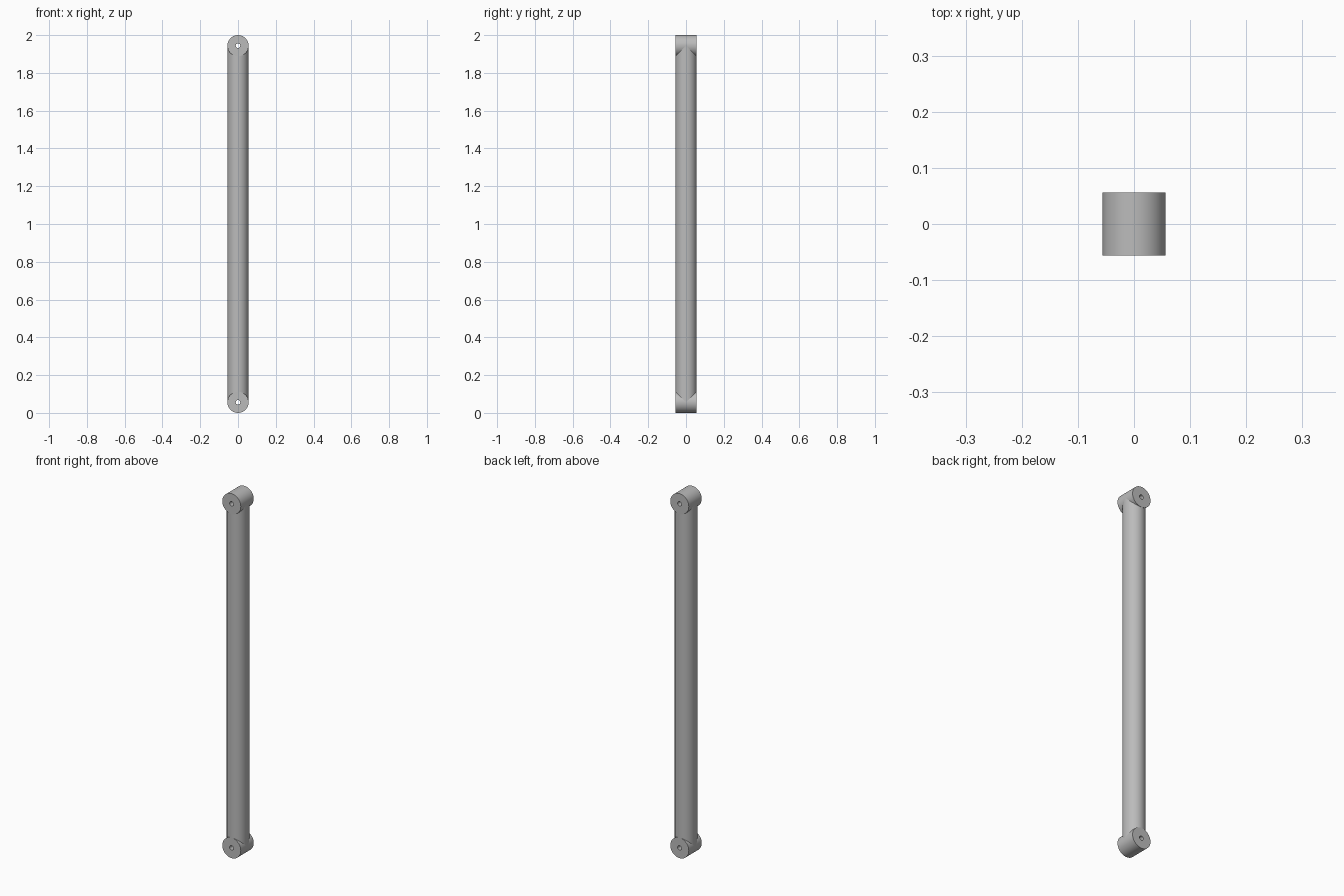
import bpy, bmesh, math

cube = bpy.data.objects.get("Cube")
if cube:
    bpy.data.objects.remove(cube, do_unlink=True)

R, HOLE, HALF, SIDES = 0.056, 0.012, 0.056, 64
LOW, HIGH = R, 2.0 - R

grey = bpy.data.materials.new("plain grey")
grey.use_nodes = True
colour = (0.5, 0.5, 0.5, 1)
grey.diffuse_color = colour
grey.node_tree.nodes["Principled BSDF"].inputs["Base Color"].default_value = colour


def swept(name, rings, closed):
    """Bridge successive rings of points into a skin."""
    bm = bmesh.new()
    loops = [[bm.verts.new(p) for p in ring] for ring in rings]
    pairs = list(zip(loops, loops[1:]))
    if closed:
        pairs.append((loops[-1], loops[0]))
    for a, b in pairs:
        for i in range(SIDES):
            j = (i + 1) % SIDES
            bm.faces.new((a[i], a[j], b[j], b[i]))
    bmesh.ops.recalc_face_normals(bm, faces=bm.faces)
    mesh = bpy.data.meshes.new(name)
    bm.to_mesh(mesh)
    bm.free()
    mesh.materials.append(grey)
    obj = bpy.data.objects.new(name, mesh)
    bpy.context.collection.objects.link(obj)
    bpy.ops.object.select_all(action='DESELECT')
    obj.select_set(True)
    bpy.context.view_layer.objects.active = obj
    bpy.ops.object.shade_smooth_by_angle(angle=math.radians(30))
    return obj


circle = [(math.cos(t), math.sin(t))
          for t in (2 * math.pi * i / SIDES for i in range(SIDES))]

# Upright rod, its ends mitred to saddle exactly onto the cross barrels
swept("rod", [[(R * c, R * s, LOW + R * abs(s)) for c, s in circle],
              [(R * c, R * s, HIGH - R * abs(s)) for c, s in circle]], False)

# Cross barrels with a pin hole through them
for name, z in (("lower_barrel", LOW), ("upper_barrel", HIGH)):
    section = ((R, -HALF), (R, HALF), (HOLE, HALF), (HOLE, -HALF))
    swept(name, [[(r * c, y, z + r * s) for c, s in circle]
                 for r, y in section], True)
